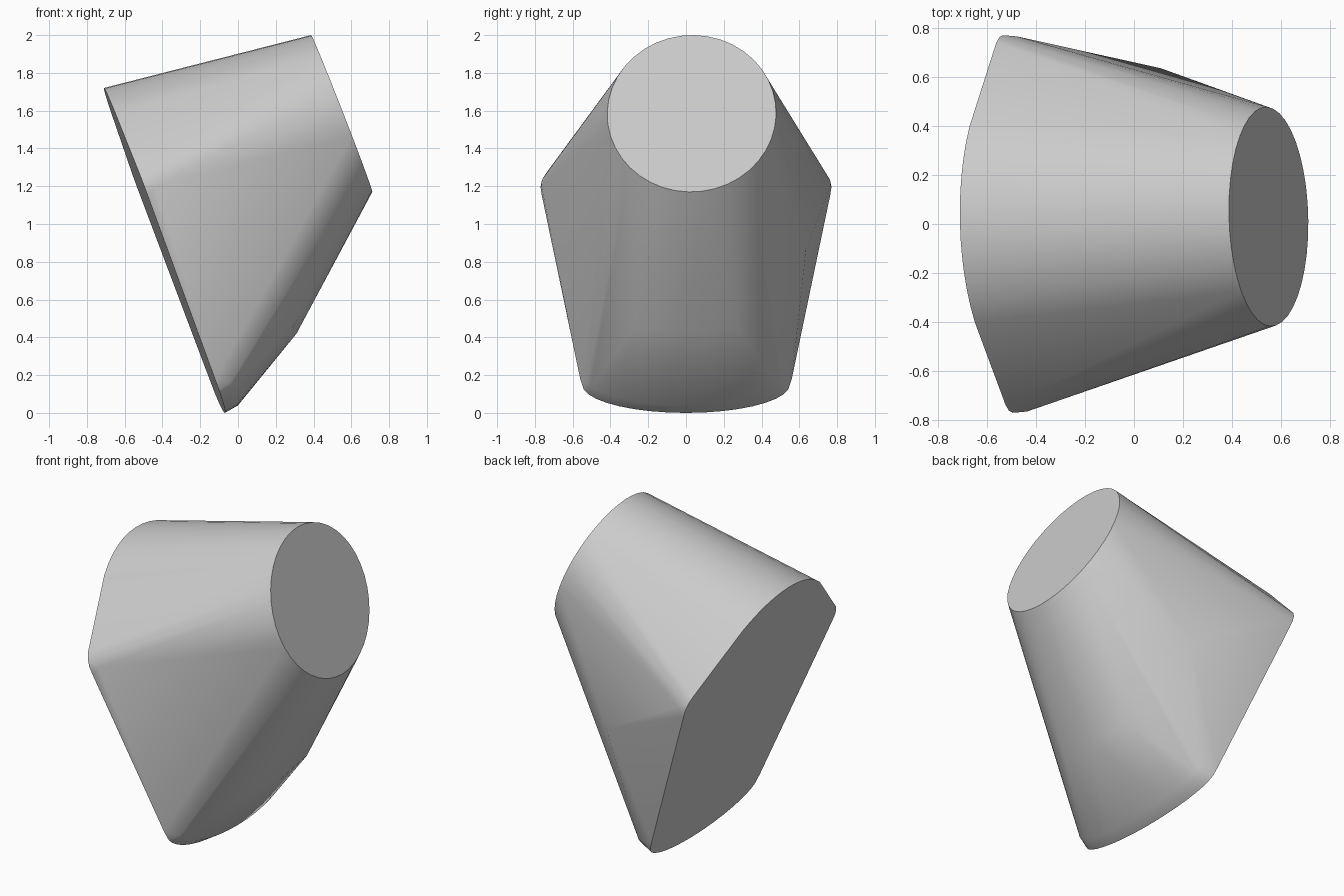
import bpy, bmesh, math
from mathutils import Vector

cube = bpy.data.objects.get("Cube")
if cube:
    bpy.data.objects.remove(cube, do_unlink=True)


def on_base(y, z):
    """Point on the tilted flat base plane."""
    return Vector((-0.07 - 0.372 * z - 0.026 * y, y, z))


points = []

# Round end cap
centre = Vector((0.549, 0.03, 1.585))
up, side = Vector((-0.162, 0.015, 0.415)), Vector((-0.005, 0.447, -0.01))
for i in range(40):
    a = math.tau * i / 40
    points.append(centre + up * math.cos(a) + side * math.sin(a))

# Upper arc of the base
for i in range(13):
    y = -0.4 + 0.8 * i / 12
    points.append(on_base(y, 1.056 + math.sqrt(0.664 ** 2 - y * y)))

# Lower arc of the base, with a narrow rounded lip
for i in range(17):
    t = math.radians(-80 + 10 * i)
    y, z = 0.55 * math.sin(t), 0.15 * (1 - math.cos(t))
    points.append(on_base(y, z))
    points.append(Vector((0.0 - 0.3 * z, y * 0.97, z + 0.04)))

# Rounded side corners of the base and lower shoulders
for s in (-1, 1):
    for y, z in ((0.74, 1.27), (0.762, 1.235), (0.77, 1.195), (0.763, 1.15), (0.56, 0.18)):
        points.append(on_base(s * y, z))
    points.append(on_base(s * 0.765, 1.2) + Vector((0.06, 0, 0)))
    points.append(Vector((0.29, s * 0.27, 0.45)))
points.append(Vector((0.31, 0, 0.42)))

# Single bulge on the back flank
points.append(Vector((0.11, 0.635, 0.86)))

# Solid body wrapped around all sections
bm = bmesh.new()
for p in points:
    bm.verts.new(p)
hull = bmesh.ops.convex_hull(bm, input=bm.verts[:])
spare = {g for g in hull["geom_interior"] + hull["geom_unused"] if isinstance(g, bmesh.types.BMVert)}
bmesh.ops.delete(bm, geom=list(spare), context="VERTS")
bmesh.ops.dissolve_limit(bm, angle_limit=math.radians(0.5), verts=bm.verts[:], edges=bm.edges[:])
bmesh.ops.recalc_face_normals(bm, faces=bm.faces[:])
mesh = bpy.data.meshes.new("tapered_body")
bm.to_mesh(mesh)
bm.free()

body = bpy.data.objects.new("tapered_body", mesh)
bpy.context.collection.objects.link(body)

grey = bpy.data.materials.new("light_grey")
grey.use_nodes = True
colour = (0.6, 0.6, 0.6, 1)
grey.diffuse_color = colour
grey.node_tree.nodes["Principled BSDF"].inputs["Base Color"].default_value = colour
mesh.materials.append(grey)

bpy.ops.object.select_all(action="DESELECT")
body.select_set(True)
bpy.context.view_layer.objects.active = body
bpy.ops.object.shade_smooth_by_angle(angle=math.radians(45))
